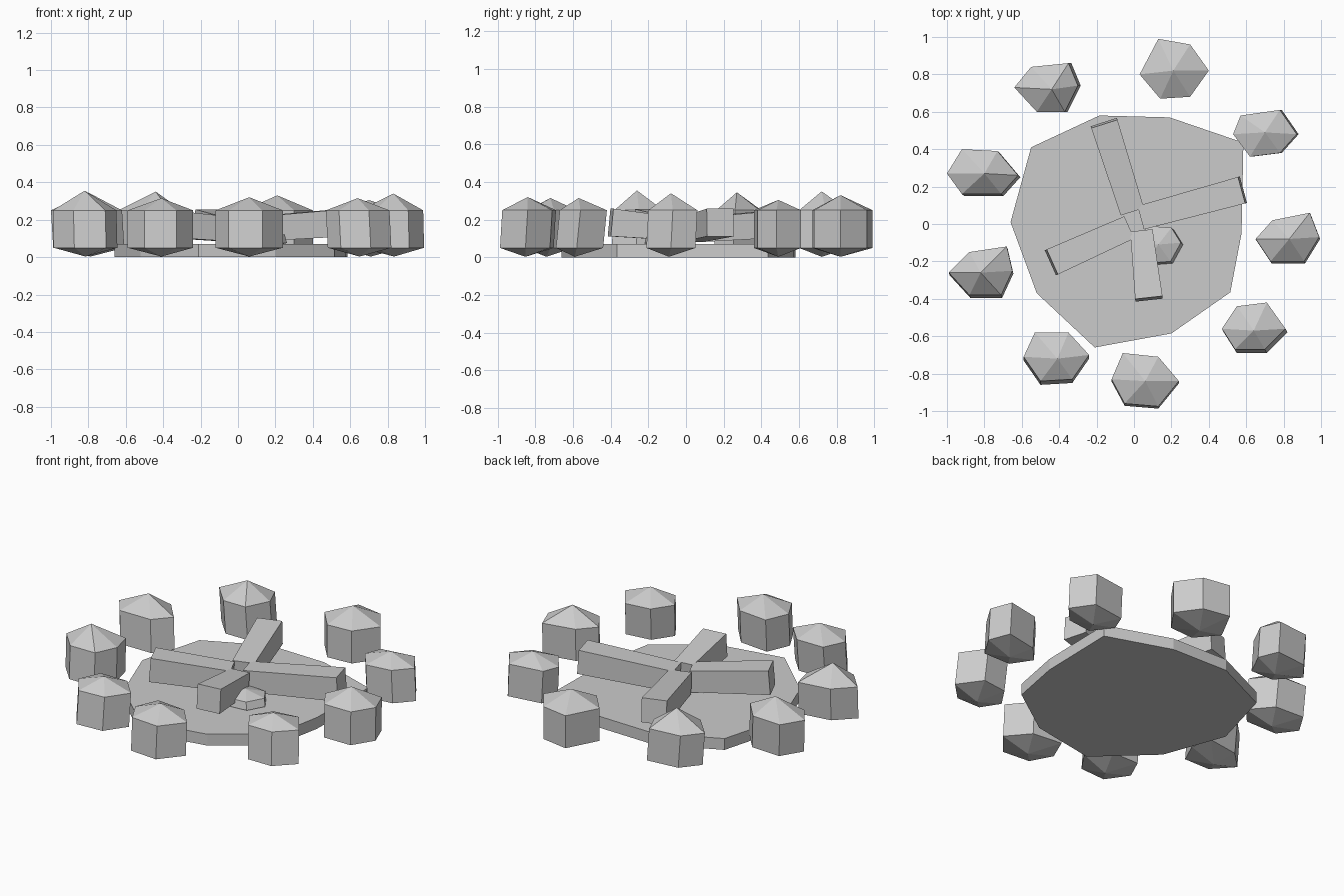
import bpy
from mathutils import Vector

grey = bpy.data.materials.new("stone grey")
grey.diffuse_color = (0.6, 0.6, 0.6, 1)


def make(name, verts, faces):
    mesh = bpy.data.meshes.new(name)
    mesh.from_pydata(verts, [], faces)
    mesh.materials.append(grey)
    obj = bpy.data.objects.new(name, mesh)
    bpy.context.collection.objects.link(obj)
    return obj


def stone(name, apex, ring, shift=(0, 0), z_up=0.25, z_low=0.05, z_bottom=0.003):
    """Faceted boulder: top point, two rings (outline listed clockwise), bottom point."""
    n = len(ring)
    ax, ay, az = apex
    verts = [(x, y, z_up) for x, y in ring]
    verts += [(x + shift[0], y + shift[1], z_low) for x, y in ring]
    verts += [(ax, ay, az), (ax + shift[0], ay + shift[1], z_bottom)]
    faces = []
    for i in range(n):
        j = (i + 1) % n
        faces += [(j, i, 2 * n), (i, j, n + j, n + i), (n + i, n + j, 2 * n + 1)]
    make(name, verts, faces)


def log(name, inner, outer, w_in=0.13, w_out=0.147):
    """Square log from the middle of the fire, slightly thicker at the outer end."""
    a, b = Vector(inner), Vector(outer)
    axis = (b - a).normalized()
    side = axis.cross(Vector((0, 0, 1))).normalized()
    up = side.cross(axis)
    verts = []
    for p, w in ((a, w_in), (b, w_out)):
        verts += [p + (side * s + up * t) * w / 2
                  for s, t in ((-1, -1), (1, -1), (1, 1), (-1, 1))]
    faces = [(3, 2, 1, 0), (4, 5, 6, 7)]
    faces += [(i, (i + 1) % 4, (i + 1) % 4 + 4, i + 4) for i in range(4)]
    make(name, verts, faces)


# ash bed: irregular ten-sided slab
outline = [(-0.66, 0.01), (-0.52, -0.37), (-0.21, -0.66), (0.20, -0.585), (0.515, -0.365),
           (0.575, -0.05), (0.585, 0.435), (0.19, 0.57), (-0.185, 0.58), (-0.55, 0.41)]
n = len(outline)
make("ash_bed", [(x, y, z) for z in (0, 0.07) for x, y in outline],
     [tuple(range(n - 1, -1, -1)), tuple(range(n, 2 * n))]
     + [(i, (i + 1) % n, (i + 1) % n + n, i + n) for i in range(n)])

# ring of boulders
stone("stone_back_left", (-0.44, 0.72, 0.35),
      [(-0.55, 0.84), (-0.35, 0.86), (-0.30, 0.74), (-0.37, 0.60), (-0.52, 0.60), (-0.64, 0.73)], (0.015, 0))
stone("stone_back", (0.21, 0.82, 0.33),
      [(0.13, 0.99), (0.30, 0.96), (0.40, 0.82), (0.30, 0.68), (0.14, 0.67), (0.03, 0.80)])
stone("stone_back_right", (0.70, 0.49, 0.305),
      [(0.57, 0.58), (0.78, 0.61), (0.87, 0.48), (0.78, 0.38), (0.62, 0.36), (0.53, 0.48)], (0.01, 0))
stone("stone_right", (0.83, -0.08, 0.34),
      [(0.74, 0.02), (0.94, 0.06), (0.99, -0.07), (0.91, -0.20), (0.73, -0.20), (0.65, -0.08)], (0.005, -0.01))
stone("stone_front_right", (0.64, -0.57, 0.315),
      [(0.55, -0.44), (0.71, -0.42), (0.81, -0.56), (0.70, -0.67), (0.54, -0.67), (0.47, -0.56)], (0.01, -0.02))
stone("stone_front", (0.06, -0.84, 0.32),
      [(-0.06, -0.69), (0.13, -0.71), (0.24, -0.84), (0.13, -0.975), (-0.05, -0.96), (-0.12, -0.83)], (0, -0.012))
stone("stone_front_left", (-0.41, -0.72, 0.315),
      [(-0.53, -0.58), (-0.35, -0.58), (-0.24, -0.70), (-0.33, -0.83), (-0.50, -0.84), (-0.59, -0.71)], (0, -0.02))
stone("stone_left", (-0.82, -0.26, 0.355),
      [(-0.88, -0.15), (-0.68, -0.12), (-0.65, -0.25), (-0.71, -0.38), (-0.88, -0.38), (-0.99, -0.26)], (0.005, -0.015))
stone("stone_left_rear", (-0.80, 0.27, 0.345),
      [(-0.92, 0.40), (-0.73, 0.39), (-0.62, 0.26), (-0.71, 0.16), (-0.92, 0.16), (-1.00, 0.27)], (0.012, -0.01))

# small stone lying on the ash, beside the front log
stone("inner_stone", (0.13, -0.11, 0.15),
      [(0.07, -0.01), (0.20, -0.02), (0.25, -0.10), (0.195, -0.20), (0.07, -0.21), (0.01, -0.11)],
      (0.012, -0.01), 0.12, 0.075, 0.05)

# four logs meeting in the middle
log("log_back", (-0.01, 0.07, 0.147), (-0.16, 0.54, 0.182))
log("log_right", (0.04, 0.035, 0.147), (0.58, 0.182, 0.185))
log("log_left", (-0.03, -0.02, 0.147), (-0.442, -0.205, 0.182))
log("log_front", (0.04, -0.04, 0.15), (0.08, -0.40, 0.185), 0.12)
